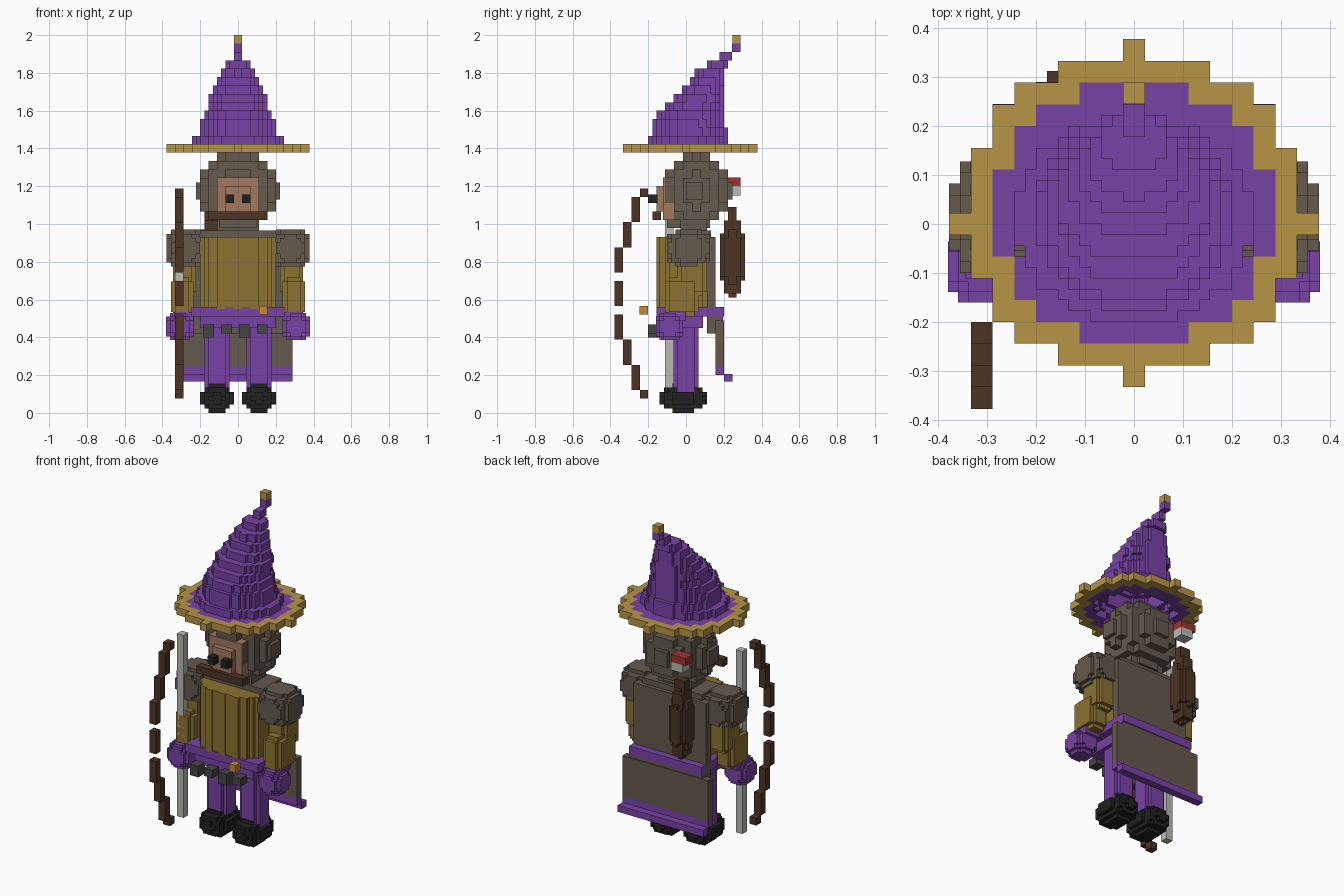
import bpy

if "Cube" in bpy.data.objects:
    bpy.data.objects.remove(bpy.data.objects["Cube"])

U = 2 / 45  # block size
H = U / 2
COLORS = {
    "purple": (0.19, 0.055, 0.38), "gold": (0.47, 0.30, 0.06), "yellow": (0.26, 0.17, 0.03),
    "cloth": (0.13, 0.10, 0.075), "wood": (0.075, 0.035, 0.017), "skin": (0.36, 0.19, 0.11),
    "black": (0.015, 0.015, 0.014), "grey": (0.06, 0.06, 0.06), "white": (0.5, 0.5, 0.45),
    "red": (0.36, 0.03, 0.03), "orange": (0.55, 0.27, 0.03),
}
MATS = {}
for key, rgb in COLORS.items():
    MATS[key] = bpy.data.materials.new(key)
    MATS[key].diffuse_color = (*rgb, 1)

AXES = [((1, 0, 0), [(1, 0, 0), (1, 1, 0), (1, 1, 1), (1, 0, 1)]),
        ((-1, 0, 0), [(0, 0, 0), (0, 0, 1), (0, 1, 1), (0, 1, 0)]),
        ((0, 1, 0), [(0, 1, 0), (0, 1, 1), (1, 1, 1), (1, 1, 0)]),
        ((0, -1, 0), [(0, 0, 0), (1, 0, 0), (1, 0, 1), (0, 0, 1)]),
        ((0, 0, 1), [(0, 0, 1), (1, 0, 1), (1, 1, 1), (0, 1, 1)]),
        ((0, 0, -1), [(0, 0, 0), (0, 1, 0), (1, 1, 0), (1, 0, 0)])]


def blocks(name, cells, size=(U, U, U), origin=(-U / 2, -U / 2, 0)):
    """Outer skin of a set of coloured cells {(i, j, k): colour}."""
    verts, faces, mats = {}, [], []
    names = sorted(set(cells.values()))
    for c, col in cells.items():
        for n, corners in AXES:
            if (c[0] + n[0], c[1] + n[1], c[2] + n[2]) in cells:
                continue
            quad = [tuple(c[a] + q[a] for a in range(3)) for q in corners]
            faces.append([verts.setdefault(q, len(verts)) for q in quad])
            mats.append(names.index(col))
    me = bpy.data.meshes.new(name)
    me.from_pydata([tuple(origin[a] + v[a] * size[a] for a in range(3)) for v in verts], [], faces)
    for n in names:
        me.materials.append(MATS[n])
    me.polygons.foreach_set("material_index", mats)
    ob = bpy.data.objects.new(name, me)
    bpy.context.collection.objects.link(ob)
    return ob


def box(name, x, y, z, col):
    """Single cuboid from its ranges."""
    return blocks(name, {(0, 0, 0): col}, (x[1] - x[0], y[1] - y[0], z[1] - z[0]), (x[0], y[0], z[0]))


def blob(name, x, y, z, col, step=U, p=2.0, column=False):
    """Blocky ellipsoid (or upright column) filling the given ranges."""
    r = (x, y, z)
    n = [max(1, round((b - a) / step)) for a, b in r]
    cells = {}
    for i in range(n[0]):
        for j in range(n[1]):
            for k in range(n[2]):
                t = [abs((c + 0.5) * 2 / m - 1) ** p for c, m in zip((i, j, k), n)]
                if sum(t[:2] if column else t) <= 1.0:
                    cells[i, j, k] = col
    return blocks(name, cells, [(b - a) / m for (a, b), m in zip(r, n)], [a for a, b in r])


# Hat cone: leaning hollow stack of round layers (front y, back y, half width)
LAYERS = [(-0.2, 0.222, 0.245), (-0.178, 0.222, 0.2), (-0.178, 0.2, 0.2), (-0.156, 0.2, 0.178),
          (-0.122, 0.2, 0.156), (-0.078, 0.2, 0.156), (-0.033, 0.2, 0.133), (0.011, 0.2, 0.111),
          (0.055, 0.2, 0.1), (0.1, 0.222, 0.067), (0.178, 0.245, 0.022), (0.245, 0.289, 0.022)]


def in_layer(n, x, y, shrink=0.0):
    a, b, w = LAYERS[n]
    ry, rx = (b - a) / 2 - shrink, w - shrink
    return ry > 0 and rx > 0 and (x / rx) ** 2 + ((y - (a + b) / 2) / ry) ** 2 <= 1.0


hat = {}
for n in range(len(LAYERS)):
    for i in range(-12, 12):
        for j in range(-11, 14):
            x, y = (i + 0.5) * H, (j + 0.5) * H
            hollow = in_layer(n, x, y, 0.035) and n < 9 and in_layer(n + 1, x, y, 0.01)
            if in_layer(n, x, y) and not hollow:
                hat[i, j, 32 + n] = "purple"
blocks("hat_cone", hat, (H, H, U), (0, 0, 0))
box("hat_tip", (-0.022, 0.022), (0.245, 0.289), (1.956, 2.0), "gold")

# Hat brim: flat disc with a gold rim, one row short at the front, open under the cone
def in_brim(i, j):
    d = j if j >= 0 else j - 1
    return -7 <= j <= 8 and i * i + d * d <= 64.5


brim = {}
for i in range(-8, 9):
    for j in range(-7, 9):
        if in_brim(i, j) and not in_layer(0, i * U, j * U, 0.012):
            inner = all(in_brim(i + a, j + b) for a in (-1, 0, 1) for b in (-1, 0, 1))
            brim[i, j, 31] = "purple" if inner else "gold"
blocks("hat_brim", brim)

# Hooded head and face
blob("hood", (-0.2, 0.2), (-0.111, 0.222), (0.978, 1.378), "cloth", p=2.15)
for s, side in ((-1, "left"), (1, "right")):
    x = sorted((s * 0.17, s * 0.222))
    box("hood_bulge_" + side, x, (0.0, 0.09), (1.13, 1.22), "cloth")
    x = sorted((s * 0.022, s * 0.067))
    box("eye_" + side, x, (-0.2, -0.15), (1.11, 1.155), "black")
box("hood_back", (-0.045, 0.045), (0.2, 0.245), (1.13, 1.22), "cloth")
box("face", (-0.111, 0.111), (-0.122, 0.0), (1.02, 1.245), "skin")
box("nose_area", (-0.067, 0.067), (-0.156, -0.11), (1.065, 1.2), "skin")
box("moustache", (-0.156, 0.156), (-0.178, -0.133), (1.02, 1.065), "wood")
box("chin", (-0.1, 0.1), (-0.1, 0.0), (0.978, 1.03), "cloth")
box("neck", (-0.111, 0.111), (-0.03, 0.111), (0.9, 1.03), "cloth")

# Torso: rounded tunic with pleats, collar and belt
blob("tunic", (-0.2, 0.2), (-0.133, 0.133), (0.53, 0.93), "yellow", H, 4, True)
for n in range(7):
    x = -0.156 + n * U
    front = -0.14 if n in (0, 6) else -0.156 if n % 2 else -0.15
    box("tunic_pleat_%d" % n, (x, x + U), (front, -0.1), (0.55, 0.93), "yellow")
box("collar", (-0.2, 0.2), (-0.045, 0.133), (0.84, 0.965), "cloth")
box("belt", (-0.245, 0.245), (-0.156, 0.2), (0.51, 0.56), "purple")
box("belt_sash", (-0.2, 0.2), (-0.14, 0.09), (0.45, 0.52), "purple")
for n, x in enumerate((-0.15, -0.055, 0.04, 0.135)):
    box("belt_pouch_%d" % n, (x - 0.035, x + 0.022), (-0.2, -0.133), (0.4 + 0.02 * (n % 2), 0.467), "grey")
box("belt_charm", (0.111, 0.156), (-0.245, -0.2), (0.52, 0.565), "orange")

# Limbs, mirrored
for s, side in ((-1, "left"), (1, "right")):
    def mx(a, b):
        return sorted((s * a, s * b))
    blob("shoulder_" + side, mx(0.178, 0.378), (-0.1, 0.128), (0.775, 0.97), "cloth", H, 3.2)
    blob("upper_arm_" + side, mx(0.222, 0.345), (-0.045, 0.111), (0.62, 0.85), "yellow", H, 3.5)
    blob("forearm_" + side, mx(0.235, 0.355), (-0.111, 0.067), (0.51, 0.72), "yellow", H, 3.5)
    box("cuff_" + side, mx(0.245, 0.345), (-0.111, 0.0), (0.49, 0.535), "purple")
    blob("hand_" + side, mx(0.235, 0.38), (-0.16, -0.015), (0.385, 0.53), "purple", H, 2.6)
    blob("leg_" + side, mx(0.045, 0.178), (-0.067, 0.067), (0.1, 0.5), "purple", H, 2.4, True)
    blob("boot_" + side, mx(0.022, 0.2), (-0.14, 0.111), (0.0, 0.156), "black", H, 2.05)

# Cape
box("cape_upper", (-0.245, 0.245), (0.111, 0.156), (0.42, 0.93), "cloth")
box("cape_middle", (-0.245, 0.245), (0.15, 0.195), (0.42, 0.515), "cloth")
box("cape_lower", (-0.289, 0.289), (0.156, 0.2), (0.245, 0.49), "cloth")
box("cape_trim", (-0.289, 0.289), (0.156, 0.2), (0.2, 0.245), "purple")
box("cape_hem", (-0.289, 0.289), (0.2, 0.245), (0.165, 0.205), "purple")

# Quiver with a fletched arrow
box("quiver_strap", (-0.178, -0.111), (0.222, 0.267), (0.95, 1.09), "wood")
blob("quiver", (-0.2, -0.089), (0.18, 0.312), (0.61, 1.04), "wood", H, 2.3)
box("fletching_red", (-0.2, -0.1), (0.222, 0.289), (1.2, 1.245), "red")
box("fletching_white", (-0.178, -0.1), (0.222, 0.289), (1.15, 1.2), "white")

# Bow: stepped arc of blocks, symmetric about its grip, with a straight string
bow = {}
for lo, hi, j in ((0, 1, -8), (3, 5, -8), (6, 8, -7), (9, 11, -6), (12, 12, -5)):
    for d in range(lo, hi + 1):
        bow[-7, j, 14 + d] = bow[-7, j, 14 - d] = "wood"
blocks("bow", bow, origin=(-U / 2, -U / 2, -0.012))
box("bow_string", (-0.333, -0.289), (-0.111, -0.067), (0.076, 1.188), "white")

for m in bpy.data.materials:
    if m.users and not m.is_grease_pencil:
        m.use_nodes = True
        m.node_tree.nodes["Principled BSDF"].inputs["Base Color"].default_value = m.diffuse_color
